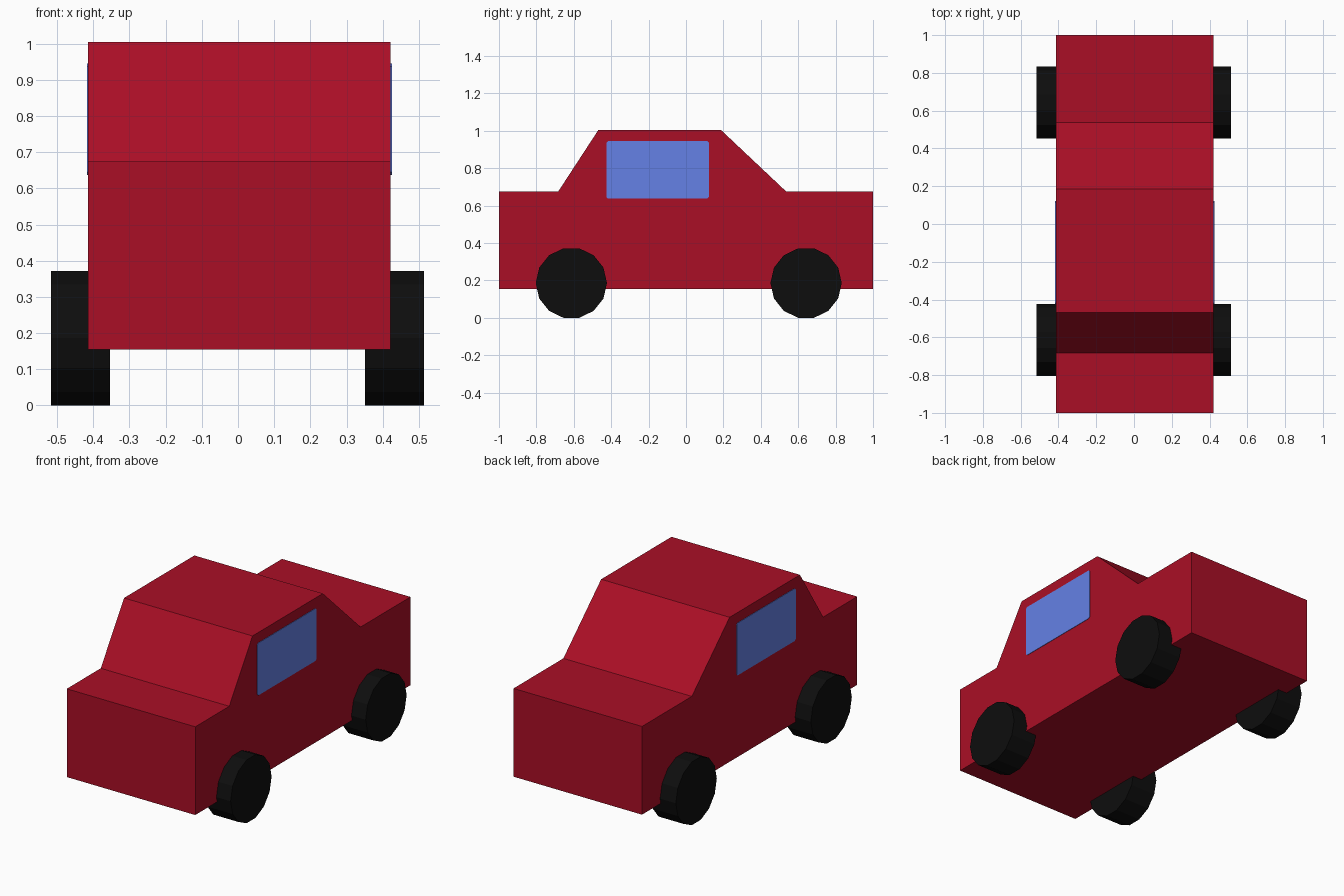
import bpy
import bmesh
import math
from mathutils import Matrix

if "Cube" in bpy.data.objects:
    bpy.data.objects.remove(bpy.data.objects["Cube"])


def material(name, rgb):
    m = bpy.data.materials.new(name)
    m.diffuse_color = (*rgb, 1)
    m.use_nodes = True
    m.node_tree.nodes["Principled BSDF"].inputs["Base Color"].default_value = m.diffuse_color
    return m


RED = material("red paint", (0.40, 0.0045, 0.019))
BLUE = material("blue glass", (0.13, 0.22, 0.79))
BLACK = material("black rubber", (0.0042, 0.0042, 0.0042))


def add_object(name, bm, mat):
    bmesh.ops.recalc_face_normals(bm, faces=bm.faces)
    mesh = bpy.data.meshes.new(name)
    bm.to_mesh(mesh)
    bm.free()
    mesh.materials.append(mat)
    obj = bpy.data.objects.new(name, mesh)
    bpy.context.collection.objects.link(obj)
    return obj


def extrude_side_profile(name, points, x0, x1, mat):
    """Extrude a (y, z) outline from x0 to x1."""
    bm = bmesh.new()
    face = bm.faces.new([bm.verts.new((x0, y, z)) for y, z in points])
    ext = bmesh.ops.extrude_face_region(bm, geom=[face])
    verts = [v for v in ext["geom"] if isinstance(v, bmesh.types.BMVert)]
    bmesh.ops.translate(bm, verts=verts, vec=(x1 - x0, 0, 0))
    return add_object(name, bm, mat)


# Body: one side silhouette with bonnet, cabin and boot
X0, X1 = -0.414, 0.422
extrude_side_profile("car_body", [
    (-1, 0.155), (1, 0.155), (1, 0.674), (0.537, 0.674),
    (0.186, 1.005), (-0.468, 1.005), (-0.684, 0.674), (-1, 0.674)], X0, X1, RED)

# Side windows: thin plates with clipped corners
y0, y1, z0, z1, c = -0.425, 0.122, 0.637, 0.945, 0.008
pane = [(y0 + c, z0), (y1 - c, z0), (y1, z0 + c), (y1, z1 - c),
        (y1 - c, z1), (y0 + c, z1), (y0, z1 - c), (y0, z0 + c)]
extrude_side_profile("right_window", pane, X1 - 0.002, X1 + 0.003, BLUE)
extrude_side_profile("left_window", pane, X0 - 0.003, X0 + 0.002, BLUE)

# Wheels: 14-sided cylinders standing on a flat
R, SIDES = 0.1905, 14
for side, x in (("left", -0.435), ("right", 0.433)):
    for end, y in (("front", -0.613), ("rear", 0.642)):
        bm = bmesh.new()
        place = (Matrix.Translation((x, y, R * math.cos(math.pi / SIDES)))
                 @ Matrix.Rotation(math.pi / 2, 4, 'Y'))
        bmesh.ops.create_cone(bm, cap_ends=True, segments=SIDES,
                              radius1=R, radius2=R, depth=0.163)
        # put corners on the front/rear extremes, flats at top and bottom
        turn = math.pi / 2 - math.atan2(bm.verts[:][0].co.y, bm.verts[:][0].co.x)
        bmesh.ops.transform(bm, verts=bm.verts,
                            matrix=place @ Matrix.Rotation(turn, 4, 'Z'))
        add_object(f"{end}_{side}_wheel", bm, BLACK)
